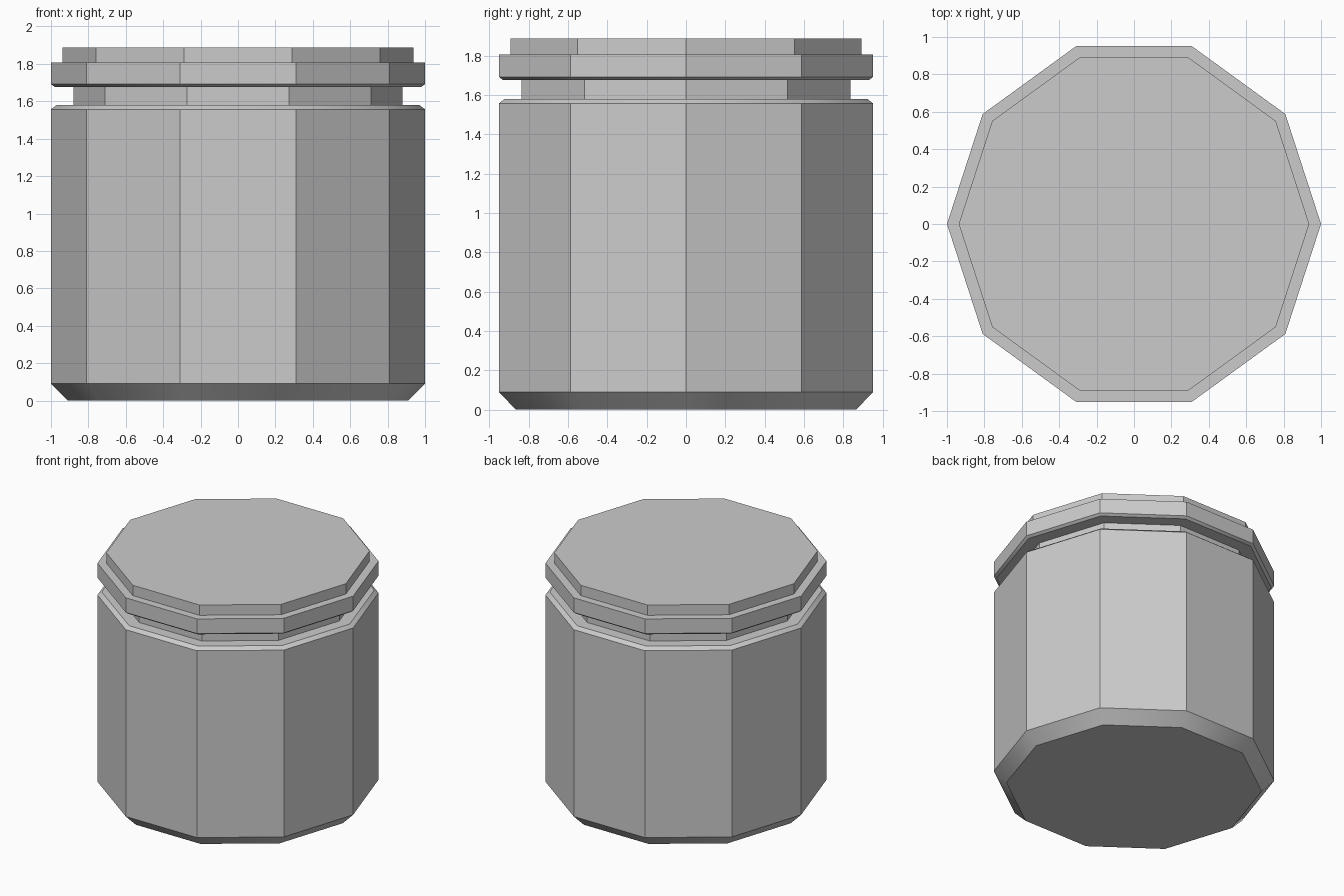
import bpy, bmesh, math

if "Cube" in bpy.data.objects:
    bpy.data.objects.remove(bpy.data.objects["Cube"])

SIDES = 10


def turned(name, profile):
    """Closed ten-sided solid from (radius, z) pairs, bottom to top."""
    bm = bmesh.new()
    rings = []
    for r, z in profile:
        rings.append([bm.verts.new((r * math.cos(2 * math.pi * i / SIDES),
                                    r * math.sin(2 * math.pi * i / SIDES), z))
                      for i in range(SIDES)])
    for low, high in zip(rings, rings[1:]):
        for i in range(SIDES):
            j = (i + 1) % SIDES
            bm.faces.new((low[i], low[j], high[j], high[i]))
    bm.faces.new(rings[0][::-1])
    bm.faces.new(rings[-1])
    mesh = bpy.data.meshes.new(name)
    bm.to_mesh(mesh)
    bm.free()
    ob = bpy.data.objects.new(name, mesh)
    bpy.context.collection.objects.link(ob)
    bpy.ops.object.select_all(action='DESELECT')
    ob.select_set(True)
    bpy.context.view_layer.objects.active = ob
    bpy.ops.object.shade_smooth_by_angle(angle=math.radians(30))
    return ob


# Container with chamfered foot and shoulder
turned("jar_body", [(0.91, 0), (1, 0.09), (1, 1.557), (0.97, 1.58)])

# Recessed neck, sunk slightly into body and lid
turned("neck", [(0.88, 1.55), (0.88, 1.70)])

# Lid rim with a small lower chamfer and a raised top plate
turned("lid", [(0.98, 1.677), (1, 1.692), (1, 1.807),
               (0.937, 1.807), (0.937, 1.888)])
